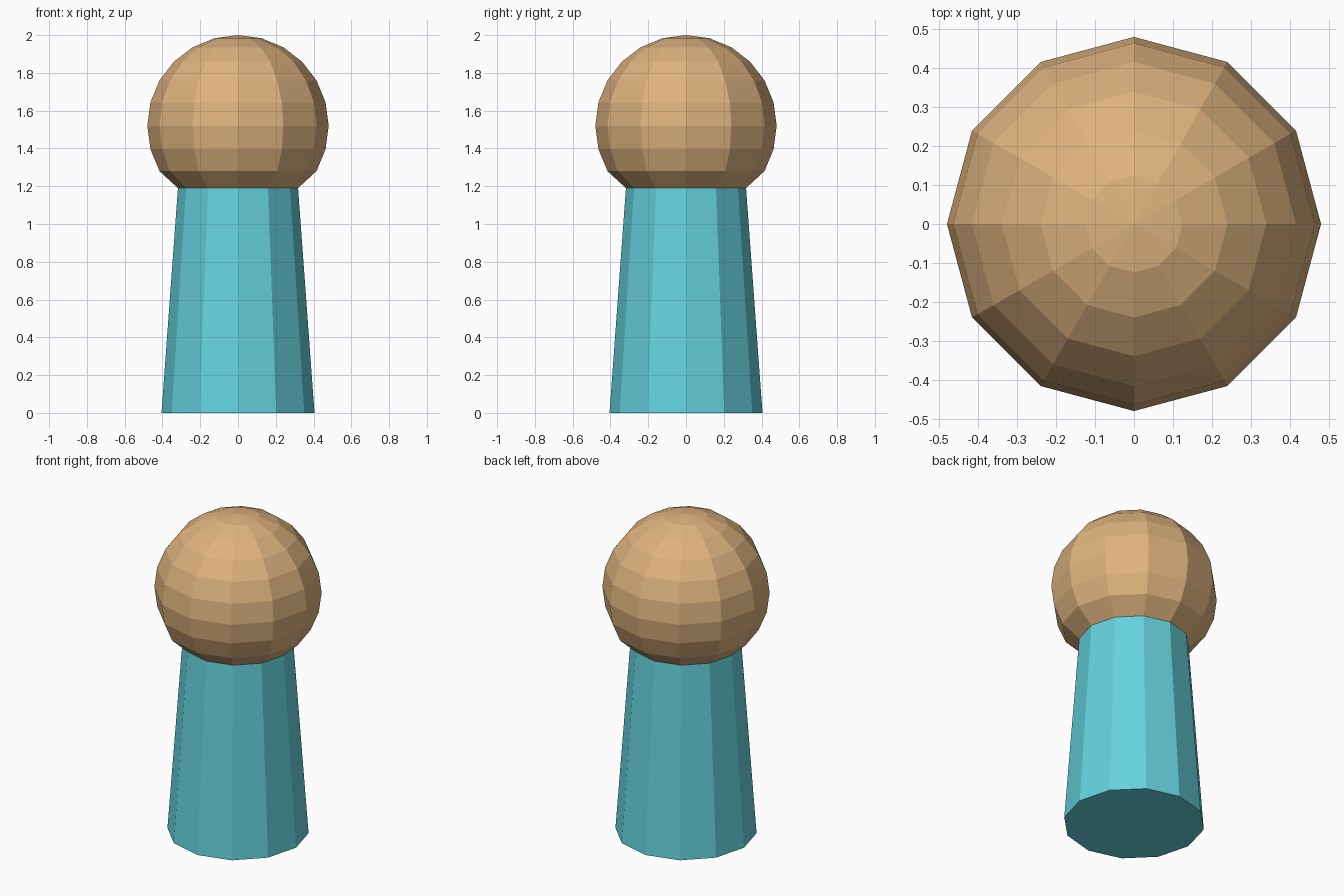
import bpy, bmesh
from math import sin, cos, pi, radians

if "Cube" in bpy.data.objects:
    bpy.data.objects.remove(bpy.data.objects["Cube"])

SIDES = 12


def material(name, color):
    mat = bpy.data.materials.new(name)
    mat.diffuse_color = (*color, 1)
    mat.use_nodes = True
    mat.node_tree.nodes["Principled BSDF"].inputs["Base Color"].default_value = mat.diffuse_color
    return mat


def lathe(name, profile, mat):
    """Revolve (radius, z) points into flat-sided rings; a zero radius is a pole."""
    bm = bmesh.new()
    rings = []
    for r, z in profile:
        count = SIDES if r > 0 else 1
        rings.append([bm.verts.new((r * cos(2 * pi * i / SIDES),
                                    r * sin(2 * pi * i / SIDES), z))
                      for i in range(count)])
    for low, high in zip(rings, rings[1:]):
        for i in range(SIDES):
            j = (i + 1) % SIDES
            if len(high) == 1:
                bm.faces.new((low[i], low[j], high[0]))
            else:
                bm.faces.new((low[i], low[j], high[j], high[i]))
    # Flat underside
    bm.faces.new(list(reversed(rings[0])))
    mesh = bpy.data.meshes.new(name)
    bm.to_mesh(mesh)
    bm.free()
    mesh.materials.append(mat)
    obj = bpy.data.objects.new(name, mesh)
    bpy.context.collection.objects.link(obj)
    return obj


NECK = (0.318, 1.19)
RADIUS, CENTRE = 0.48, 1.52

# Tapered body
lathe("body", [(0.405, 0), NECK], material("teal", (0.13, 0.64, 0.73)))

# Round head, cut off flush with the top of the body
dome = [(RADIUS * cos(radians(a)), CENTRE + RADIUS * sin(radians(a)))
        for a in range(-30, 90, 15)]
lathe("head", [NECK] + dome + [(0, CENTRE + RADIUS)],
      material("tan", (0.73, 0.45, 0.21)))
